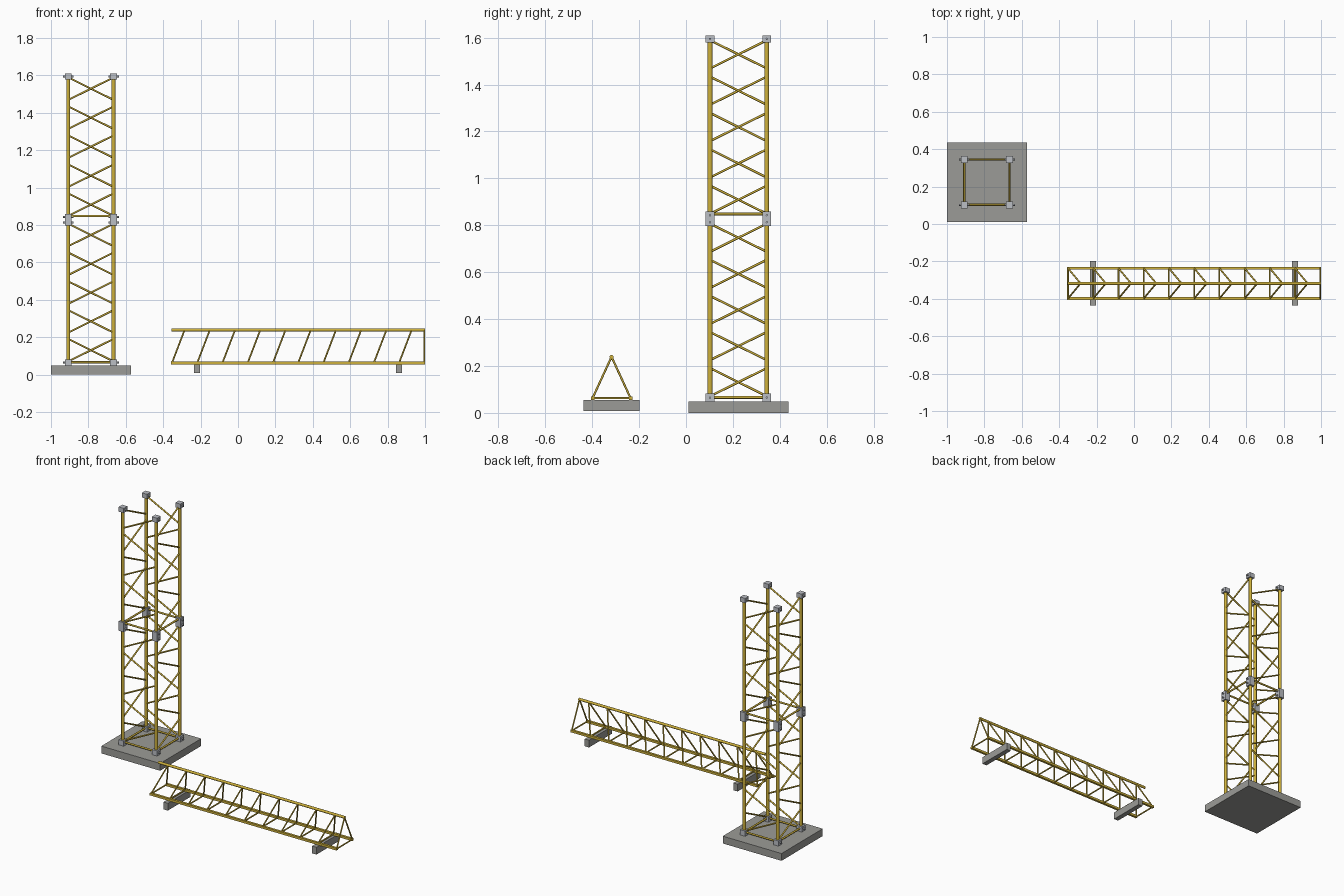
import bpy, bmesh, math
from mathutils import Vector, Matrix

if "Cube" in bpy.data.objects:
    bpy.data.objects.remove(bpy.data.objects["Cube"])


def material(name, rgb):
    m = bpy.data.materials.new(name)
    m.diffuse_color = (*rgb, 1)
    m.use_nodes = True
    m.node_tree.nodes["Principled BSDF"].inputs["Base Color"].default_value = m.diffuse_color
    return m


YELLOW = material("yellow paint", (0.62, 0.44, 0.045))
STEEL = material("galvanised steel", (0.50, 0.52, 0.56))
CONCRETE = material("concrete grey", (0.33, 0.33, 0.31))


def tube(bm, a, b, r, sides=10):
    """Round bar from a to b."""
    a, b = Vector(a), Vector(b)
    d = b - a
    rot = d.to_track_quat('Z', 'Y').to_matrix().to_4x4()
    bmesh.ops.create_cone(bm, cap_ends=True, segments=sides, radius1=r, radius2=r,
                          depth=d.length, matrix=Matrix.Translation((a + b) / 2) @ rot)


def box(bm, lo, hi):
    lo, hi = Vector(lo), Vector(hi)
    bmesh.ops.create_cube(bm, size=1, matrix=Matrix.Translation((lo + hi) / 2)
                          @ Matrix.Diagonal((*(hi - lo), 1)))


def finish(bm, name, mat, smooth=True):
    me = bpy.data.meshes.new(name)
    bm.to_mesh(me)
    bm.free()
    me.materials.append(mat)
    ob = bpy.data.objects.new(name, me)
    bpy.context.collection.objects.link(ob)
    if smooth:
        bpy.ops.object.select_all(action='DESELECT')
        ob.select_set(True)
        bpy.context.view_layer.objects.active = ob
        bpy.ops.object.shade_smooth_by_angle(angle=math.radians(46))
    return ob


# --- Tower -------------------------------------------------------------
CX, CY, H = -0.7865, 0.2235, 0.121
corners = [(CX - H, CY - H), (CX - H, CY + H), (CX + H, CY + H), (CX + H, CY - H)]

# foundation slab
bm = bmesh.new()
box(bm, (-1.0, 0.01, 0), (-0.573, 0.437, 0.048))
finish(bm, "foundation", CONCRETE, False)

# legs, one tube per section
bm = bmesh.new()
for x, y in corners:
    tube(bm, (x, y, 0.048), (x, y, 0.826), 0.0105, 12)
    tube(bm, (x, y, 0.826), (x, y, 1.60), 0.0105, 12)
finish(bm, "tower_legs", YELLOW)

# horizontal ring and zigzag bracing of each section
bm = bmesh.new()
for ring_z, first_z, pitch in ((0.066, 0.131, 0.154), (0.848, 0.909, 0.155)):
    for i in range(4):
        a, b = corners[i], corners[(i + 1) % 4]
        tube(bm, (*a, ring_z), (*b, ring_z), 0.006, 8)
        for k in range(5):
            z = first_z + pitch * k
            s = 0.06 if k % 2 == 0 else -0.06
            tube(bm, (*a, z + s), (*b, z - s), 0.005, 8)
finish(bm, "tower_braces", YELLOW)

# connector blocks with through bolts
blocks, bolts = bmesh.new(), bmesh.new()
for x, y in corners:
    for z0, z1, bolt_zs in ((0.048, 0.082, (0.065,)),
                            (0.797, 0.859, (0.813, 0.843)),
                            (1.579, 1.61, (1.595,))):
        box(blocks, (x - 0.0185, y - 0.0185, z0), (x + 0.0185, y + 0.0185, z1))
        for z in bolt_zs:
            tube(bolts, (x - 0.028, y, z), (x + 0.028, y, z), 0.005, 8)
finish(blocks, "connector_blocks", STEEL, False)
finish(bolts, "connector_bolts", STEEL)

# --- Jib lying on supports ----------------------------------------------
X0, X1, JY, JH = -0.353, 0.996, -0.3175, 0.081
ZB, ZT, N = 0.063, 0.239, 10
step = (X1 - X0) / N

# square bottom chords and round top chord
bm = bmesh.new()
for s in (-1, 1):
    y = JY + s * JH
    box(bm, (X0 - 0.004, y - 0.0075, ZB - 0.0075), (1.0, y + 0.0075, ZB + 0.0075))
finish(bm, "jib_bottom_chords", YELLOW, False)
bm = bmesh.new()
tube(bm, (X0 - 0.002, JY, ZT), (1.0, JY, ZT), 0.0085, 12)
finish(bm, "jib_top_chord", YELLOW)

# slanted side braces, cross bars and end frame
bm = bmesh.new()
for k in range(N + 1):
    x = X0 + step * k
    top_x = x + step / 2 if k < N else x
    tube(bm, (x, JY - JH, ZB), (x, JY + JH, ZB), 0.0045, 8)
    for s in (-1, 1):
        tube(bm, (x, JY + s * JH, ZB), (top_x, JY, ZT), 0.0045, 8)
finish(bm, "jib_braces", YELLOW)

# support blocks under the jib
bm = bmesh.new()
for x in (-0.22, 0.86):
    box(bm, (x - 0.016, -0.437, 0.008), (x + 0.016, -0.199, 0.0555))
finish(bm, "jib_supports", CONCRETE, False)
